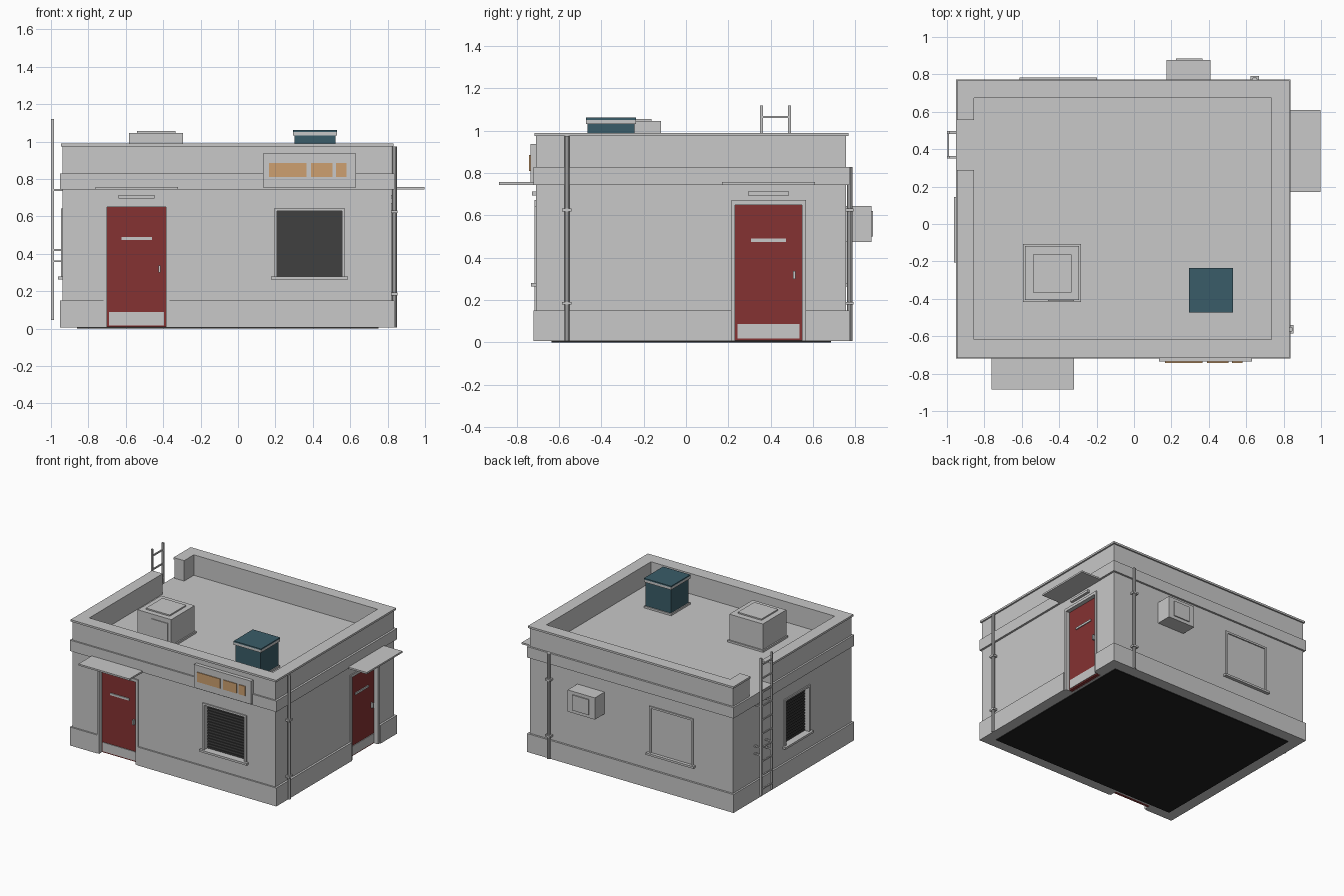
import bpy
import bmesh
from math import radians
from mathutils import Matrix

if "Cube" in bpy.data.objects:
    bpy.data.objects.remove(bpy.data.objects["Cube"], do_unlink=True)


def material(name, r, g, b):
    m = bpy.data.materials.new(name)
    m.use_nodes = True
    m.diffuse_color = (r, g, b, 1)
    m.node_tree.nodes["Principled BSDF"].inputs["Base Color"].default_value = (r, g, b, 1)
    return m


GREY = material("light_grey", .58, .58, .58)
RED = material("door_red", .235, .032, .032)
TEAL = material("teal", .042, .107, .138)
DARK = material("dark_shutter", .051, .051, .051)
BLACK = material("underside_black", .014, .014, .014)
ORANGE = material("sign_orange", .61, .352, .162)

# Each wall: turn about z and distance of its face from the origin
WALLS = {"front": (0, .708), "right_side": (90, .82), "back": (180, .757), "left_side": (270, .938)}


def finish(name, bm, mat):
    bmesh.ops.recalc_face_normals(bm, faces=bm.faces)
    me = bpy.data.meshes.new(name)
    bm.to_mesh(me)
    bm.free()
    me.materials.append(mat)
    ob = bpy.data.objects.new(name, me)
    bpy.context.collection.objects.link(ob)
    return ob


def box(name, mat, x, y, z, turn=0):
    bm = bmesh.new()
    bmesh.ops.create_cube(bm, size=1)
    for v in bm.verts:
        v.co = [(a + b) / 2 + c * (b - a) for (a, b), c in zip((x, y, z), v.co)]
    bm.transform(Matrix.Rotation(radians(turn), 4, "Z"))
    return finish(name, bm, mat)


def wall_box(wall, name, mat, u, d, z):
    """Box on a wall: u runs along it, d is the distance out of its face."""
    turn, face = WALLS[wall]
    return box(wall + "_" + name, mat, u, (-face - d[1], -face - d[0]), z, turn)


INNER = (-.855, .735, -.617, .675)


def ring(name, x0, x1, y0, y1, z0, z1):
    """Rectangular wall ring around the inner outline."""
    bm = bmesh.new()
    loops = []
    for (a, b, c, d), z in (((x0, x1, y0, y1), z0), ((x0, x1, y0, y1), z1), (INNER, z1), (INNER, z0)):
        loops.append([bm.verts.new(p) for p in ((a, c, z), (b, c, z), (b, d, z), (a, d, z))])
    for i in range(4):
        p, q = loops[i], loops[(i + 1) % 4]
        for k in range(4):
            n = (k + 1) % 4
            bm.faces.new((p[k], p[n], q[n], q[k]))
    return finish(name, bm, GREY)


def cut(target, cutter):
    mod = target.modifiers.new("cut", "BOOLEAN")
    mod.operation = "DIFFERENCE"
    mod.solver = "EXACT"
    mod.object = cutter
    bpy.context.view_layer.objects.active = target
    bpy.ops.object.modifier_apply(modifier=mod.name)


# Building shell
plinth = ring("plinth", -.952, .836, -.72, .772, .006, .15)
walls = ring("walls", -.938, .82, -.708, .757, .01, .98)
ring("band", -.952, .836, -.72, .772, .745, .83)
cap = ring("parapet_cap", -.947, .832, -.717, .768, .975, .99)
box("roof_deck", GREY, (-.865, .745), (-.627, .685), (.79, .83))
box("floor_slab", BLACK, (-.86, .75), (-.635, .685), (0, .012))

# Parapet gap for the ladder
gap = wall_box("left_side", "gap_cutter", GREY, (-.555, -.29), (-.15, .1), (.83, 1.1))
cut(walls, gap)
cut(cap, gap)
cutters = [gap]


def door(wall, c):
    cutter = wall_box(wall, "door_cutter", GREY, (c - .175, c + .175), (-.05, .1), (-.1, .67))
    cut(plinth, cutter)
    cut(walls, cutter)
    cutters.append(cutter)
    # Frame
    for side, s in (("left", 1), ("right", -1)):
        u = sorted((c + s * .158, c + s * .176))
        wall_box(wall, side + "_door_jamb", GREY, u, (-.055, .008), (.006, .67))
    wall_box(wall, "door_head", GREY, (c - .176, c + .176), (-.055, .008), (.65, .672))
    # Leaf and fittings
    wall_box(wall, "door", RED, (c - .158, c + .158), (-.055, -.025), (.008, .65))
    wall_box(wall, "kick_plate", GREY, (c - .147, c + .147), (-.026, -.02), (.018, .088))
    wall_box(wall, "mail_slot", GREY, (c - .082, c + .082), (-.026, -.018), (.475, .491))
    wall_box(wall, "door_handle", GREY, (c + .116, c + .128), (-.026, -.005), (.3, .338))
    wall_box(wall, "door_lamp", GREY, (c - .096, c + .096), (-.01, .02), (.695, .714))
    wall_box(wall, "awning", GREY, (c - .22, c + .22), (-.01, .176), (.744, .757))


door("front", -.542)
door("right_side", .39)


def window(wall, c, half):
    cutter = wall_box(wall, "window_cutter", GREY, (c - half, c + half), (-.045, .1), (.28, .628))
    cut(walls, cutter)
    cutters.append(cutter)
    # Slatted shutter
    wall_box(wall, "shutter", DARK, (c - half, c + half), (-.05, -.036), (.275, .633))
    slats = 16
    step = .348 / slats
    for i in range(slats):
        z = .28 + i * step
        wall_box(wall, "shutter_slat", DARK, (c - half, c + half), (-.037, -.03), (z, z + step * .6))
    # Trim and sill
    edge = half + .017
    for side, s in (("left", 1), ("right", -1)):
        u = sorted((c + s * half, c + s * edge))
        wall_box(wall, side + "_window_trim", GREY, u, (-.04, .009), (.275, .643))
    wall_box(wall, "window_head", GREY, (c - edge, c + edge), (-.04, .009), (.628, .643))
    wall_box(wall, "window_sill", GREY, (c - half - .033, c + half + .033), (-.04, .025), (.264, .28))


window("front", .382, .173)
window("back", .405, .173)
window("left_side", .03, .142)

for c in cutters:
    bpy.data.objects.remove(c, do_unlink=True)

# Sign with plain coloured plates
wall_box("front", "sign_board", GREY, (.135, .63), (-.01, .028), (.755, .937))
for u in ((.165, .365), (.39, .505), (.525, .58)):
    wall_box("front", "sign_plate", ORANGE, u, (.027, .034), (.81, .885))

# Wall vent unit on the back
wall_box("back", "vent_unit", GREY, (-.41, -.175), (-.01, .12), (.475, .645))
wall_box("back", "vent_cover", GREY, (-.365, -.225), (.119, .128), (.5, .62))


def downpipe(wall, u, top):
    turn, face = WALLS[wall]
    bm = bmesh.new()
    bmesh.ops.create_cone(bm, cap_ends=True, segments=10, radius1=.013, radius2=.013, depth=top - .006,
                          matrix=Matrix.Translation((u, -face - .017, (top + .006) / 2)))
    bm.transform(Matrix.Rotation(radians(turn), 4, "Z"))
    finish(wall + "_downpipe", bm, GREY)
    for z in (.185, .625):
        wall_box(wall, "pipe_bracket", GREY, (u - .022, u + .022), (-.005, .034), (z - .007, z + .007))


downpipe("right_side", -.563, .975)
downpipe("back", -.645, .83)

# Ladder on the left side wall
for u in (-.489, -.357):
    wall_box("left_side", "ladder_rail", GREY, (u - .007, u + .007), (.047, .062), (.045, 1.12))
    for z in (.36, .42, .742):
        wall_box("left_side", "ladder_bracket", GREY, (u - .007, u + .007), (-.005, .055), (z - .005, z + .005))
for i in range(10):
    z = 1.065 - i * .108
    wall_box("left_side", "ladder_rung", GREY, (-.489, -.357), (.05, .06), (z - .005, z + .005))

# Teal roof unit
tx, ty = (.294, .53), (-.473, -.236)
box("teal_unit_base", GREY, tx, ty, (.825, .845))
box("teal_unit_body", TEAL, (.302, .522), (-.465, -.244), (.84, 1.04))
box("teal_unit_trim", GREY, tx, ty, (1.032, 1.052))
box("teal_unit_lid", TEAL, tx, ty, (1.052, 1.062))

# Grey roof hatch
box("hatch_base", GREY, (-.593, -.283), (-.417, -.107), (.825, .845))
box("hatch_body", GREY, (-.583, -.293), (-.407, -.117), (.84, 1.046))
box("hatch_lid", GREY, (-.54, -.335), (-.367, -.162), (1.045, 1.056))
box("hatch_panel", GREY, (-.46, -.32), (-.413, -.405), (.86, 1.01))
